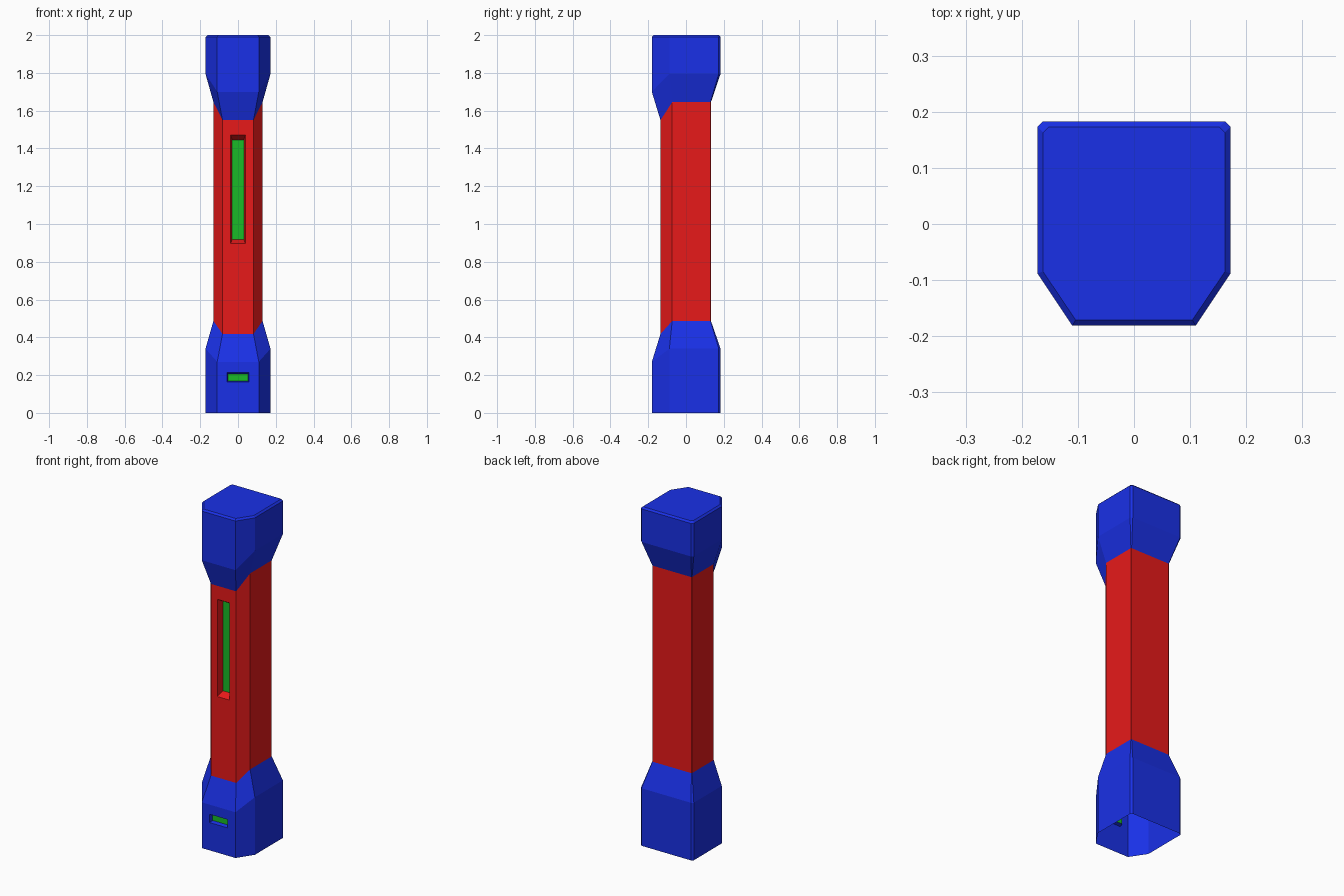
import bpy, bmesh

if "Cube" in bpy.data.objects:
    bpy.data.objects.remove(bpy.data.objects["Cube"])


def material(name, color):
    m = bpy.data.materials.new(name)
    m.diffuse_color = (*color, 1)
    m.use_nodes = True
    m.node_tree.nodes["Principled BSDF"].inputs["Base Color"].default_value = m.diffuse_color
    return m


BLUE = material("blue", (0.01, 0.03, 0.8))
RED = material("red", (0.8, 0.01, 0.01))
GREEN = material("green", (0.01, 0.5, 0.02))


def ring(half, y0, y1, front_half, cham_y, z_front, z_side, cut=0.01):
    """Eight-sided section; the first two points are the front edge."""
    right = [(front_half, y0, z_front), (half, cham_y, z_side),
             (half, y1 - cut, z_side), (half - cut, y1, z_side)]
    left = [(-x, y, z) for x, y, z in reversed(right)]
    return [left[-1]] + right + left[:-1]


def outer(z_front, z_side, inset=0.0):
    return ring(0.172 - inset, -0.181 + inset, 0.183 - inset,
                0.11 - inset * 0.6, -0.088 + inset * 0.3, z_front, z_side)


def inner(z_front, z_side):
    return ring(0.13, -0.135, 0.132, 0.082, -0.073, z_front, z_side, 0.003)


def rect(half, y, z0, z1):
    return [(-half, y, z0), (half, y, z0), (half, y, z1), (-half, y, z1)]


def bridge(bm, a, b, skip=()):
    n = len(a)
    for i in range(n):
        if i not in skip:
            bm.faces.new((a[i], a[(i + 1) % n], b[(i + 1) % n], b[i]))


def part(name, mat, rings, slot=None, cap=False):
    """Loft the rings; slot = (opening, recess floor) cut in the first front face."""
    bm = bmesh.new()
    loops = [[bm.verts.new(p) for p in r] for r in rings]
    for k, (a, b) in enumerate(zip(loops, loops[1:])):
        bridge(bm, a, b, (0,) if slot and k == 0 else ())
    if cap:
        bm.faces.new(loops[-1])
    if slot:
        hole, floor = [[bm.verts.new(p) for p in r] for r in slot]
        bridge(bm, [loops[0][0], loops[0][1], loops[1][1], loops[1][0]], hole)
        bridge(bm, hole, floor)
    finish(name, mat, bm)


def finish(name, mat, bm):
    me = bpy.data.meshes.new(name)
    bm.to_mesh(me)
    bm.free()
    me.materials.append(mat)
    bpy.context.collection.objects.link(bpy.data.objects.new(name, me))


def panel(name, corners):
    bm = bmesh.new()
    bm.faces.new([bm.verts.new(p) for p in corners])
    finish(name, GREEN, bm)


# Recessed openings and their floors
low_slot = (rect(0.058, -0.181, 0.164, 0.213), rect(0.053, -0.16, 0.17, 0.206))
long_slot = (rect(0.04, -0.135, 0.896, 1.47), rect(0.031, -0.095, 0.917, 1.446))

# Base: open underneath, tapering into the column
part("base", BLUE, [outer(0, 0), outer(0.27, 0.34), inner(0.418, 0.487)], low_slot)
# Column
part("column", RED, [inner(0.418, 0.487), inner(1.55, 1.645)], long_slot)
# Head: flares out and ends in a small bevel
part("head", BLUE, [inner(1.55, 1.645), outer(1.70, 1.795), outer(1.99, 1.99),
                    outer(2.0, 2.0, 0.01)], cap=True)
# Green panels at the bottom of the recesses
panel("base_light", low_slot[1])
panel("column_light", long_slot[1])
